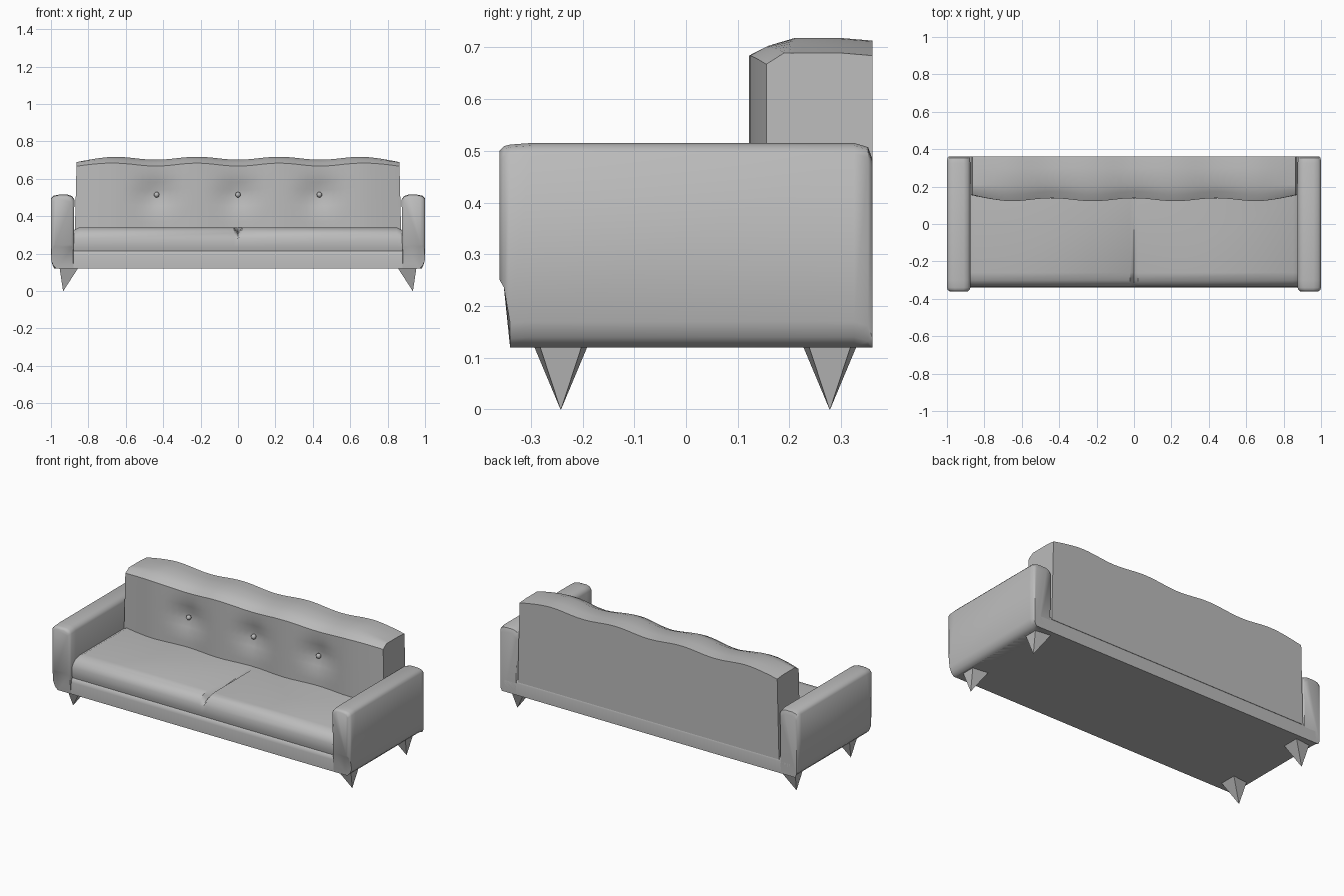
import bpy, bmesh, math
from math import radians, cos, pi

cube = bpy.data.objects.get("Cube")
if cube:
    bpy.data.objects.remove(cube, do_unlink=True)

grey = bpy.data.materials.new("sofa grey")
grey.use_nodes = True
GREY = (0.5, 0.5, 0.5, 1)
grey.diffuse_color = GREY
grey.node_tree.nodes["Principled BSDF"].inputs["Base Color"].default_value = GREY


def finish(obj, angle):
    obj.data.materials.clear()
    obj.data.materials.append(grey)
    bpy.ops.object.select_all(action="DESELECT")
    obj.select_set(True)
    bpy.context.view_layer.objects.active = obj
    if angle:
        bpy.ops.object.shade_smooth_by_angle(angle=radians(angle))
    return obj


def loft(name, rings, angle=40):
    """Skin a run of matching closed rings and cap both ends."""
    bm = bmesh.new()
    loops = [[bm.verts.new(p) for p in ring] for ring in rings]
    for a, b in zip(loops, loops[1:]):
        for i in range(len(a)):
            j = (i + 1) % len(a)
            bm.faces.new((a[i], a[j], b[j], b[i]))
    bm.faces.new(loops[0])
    bm.faces.new(loops[-1])
    bmesh.ops.recalc_face_normals(bm, faces=bm.faces)
    mesh = bpy.data.meshes.new(name)
    bm.to_mesh(mesh)
    bm.free()
    obj = bpy.data.objects.new(name, mesh)
    bpy.context.collection.objects.link(obj)
    return finish(obj, angle)


# Base frame, rounded along its upper front and back edges
base_profile = [(-.34, .12), (-.34, .19), (-.335, .21), (-.32, .222),
                (.34, .222), (.355, .21), (.36, .19), (.36, .12)]
loft("base_frame", [[(x, y, z) for y, z in base_profile] for x in (-.965, .965)])

# Seat cushion, with a shallow seam in the middle and lowered ends
seat_profile = [(-.325, .2), (-.335, .235), (-.335, .28), (-.325, .31),
                (-.30, .332), (-.26, .34), (.14, .34), (.22, .34), (.22, .2)]


def seat_ring(x):
    ring = []
    for y, z in seat_profile:
        if z > .3:
            if abs(x) > .87:
                z -= .015
            if x == 0 and y < .1:
                z -= .028
        ring.append((x, y, z))
    return ring


loft("seat_cushion", [seat_ring(x) for x in (-.88, -.85, -.022, 0, .022, .85, .88)])

# Back cushion: wavy top and front, dimpled at the three buttons
buttons = (-.435, 0, .435)
BUTTON_Z = .515


def back_ring(x):
    wave = .5 + .5 * cos(2 * pi * x / .44)
    end = max(0, (abs(x) - .66) / .21)
    if end:
        wave = 0
    top = .718 - .016 * wave - .028 * end ** 1.5
    front = .122 + .016 * wave + .032 * end ** 1.5
    ring = []
    for k in range(12):
        z = .2 + (top - .034 + .012 * end - .2) * k / 11
        r = min(math.hypot((x - b) * .8, z - BUTTON_Z) for b in buttons)
        y = front + .035 * max(0, 1 - r / .13) ** 1.5
        ring.append((x, y, z))
    lean = .012 * end * (x / abs(x) if x else 0)
    ring += [(x, front + .035, top - .016 * (1 - end)), (x, .21, top),
             (x, .30, top), (x, .36, top - .005), (x, .36, .5), (x, .36, .2)]
    return [(px - lean * (pz - .2) / .5, y, pz) for px, y, pz in ring]


loft("back_cushion", [back_ring(-.875 + 1.75 * i / 48) for i in range(49)], 55)

for b in buttons:
    bpy.ops.mesh.primitive_uv_sphere_add(segments=10, ring_count=6, radius=.015,
                                         location=(b, .15, BUTTON_Z))
    bpy.context.object.name = "back_button"
    finish(bpy.context.object, 60)

# Arms: rounded upright slabs whose front swells out above the base
arm_profile = [(.88, .12), (.97, .12), (.988, .14), (1, .17), (1, .495),
               (.985, .51), (.96, .515), (.91, .515), (.888, .508), (.875, .49)]


def arm_ring(side, y, inset, low=.12, drop=0):
    ring = []
    for x, z in arm_profile:
        x = .9375 + (x - .9375) * (1 - inset / .0625)
        z = max(z - drop, low)
        ring.append((side * x, y, z))
    return ring


for side, label in ((1, "left"), (-1, "right")):
    loft(label + "_arm", [arm_ring(side, -.36, .014, .25, .014),
                          arm_ring(side, -.352, .004, .236, .006),
                          arm_ring(side, -.34, 0, .12, .003),
                          arm_ring(side, -.30, 0),
                          arm_ring(side, .325, 0),
                          arm_ring(side, .352, .002, .12, .008),
                          arm_ring(side, .36, .008, .12, .03)], 50)
    # Pointed legs, wider on the inner face
    for y, place in ((-.242, "front"), (.278, "rear")):
        top = [(.955, -.043), (.955, .043), (.85, .055), (.85, -.055)]
        loft(label + "_" + place + "_leg",
             [[(side * x, y + dy, .13) for x, dy in top],
              [(side * (.935 + (x - .935) * .01), y + dy * .01, 0) for x, dy in top]], 0)
